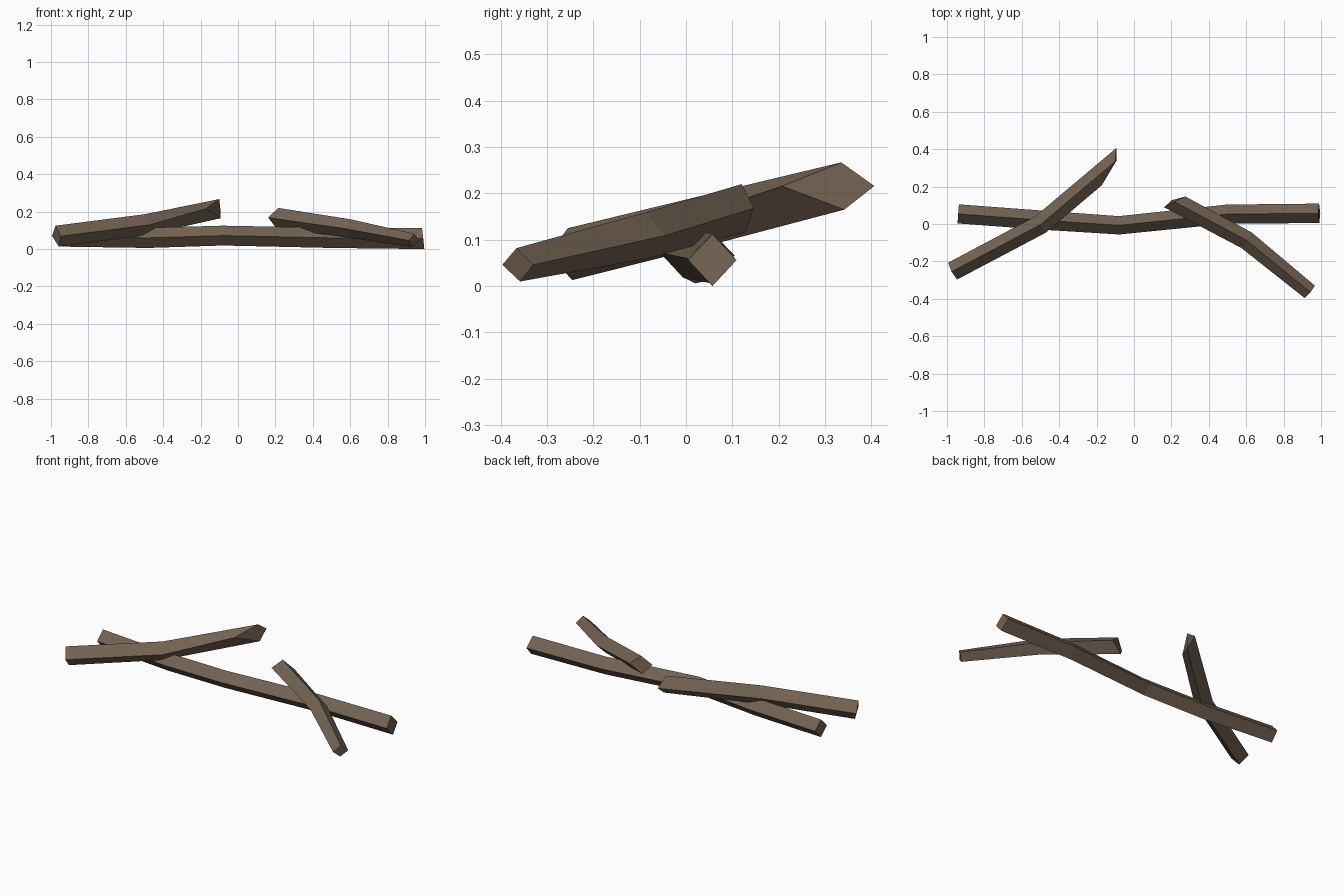
import bpy, bmesh
from mathutils import Vector

if "Cube" in bpy.data.objects:
    bpy.data.objects.remove(bpy.data.objects["Cube"])

bark = bpy.data.materials.new("brown bark")
bark.diffuse_color = (0.17, 0.122, 0.085, 1)
bark.use_nodes = True
bark.node_tree.nodes["Principled BSDF"].inputs["Base Color"].default_value = bark.diffuse_color


def stick(name, rings, start_cut=(0, 0, 0, 0), end_cut=(0, 0, 0, 0)):
    """Four-sided stick along rings of (x, y, z, half width, half height).
    Cuts slide the end corners (top, left, bottom, right) along the stick."""
    pts = [Vector(r[:2]) for r in rings]
    last = len(rings) - 1
    bm = bmesh.new()
    loops = []
    for i, (x, y, z, w, h) in enumerate(rings):
        t = Vector((0, 0))
        if i > 0:
            t += (pts[i] - pts[i - 1]).normalized()
        if i < last:
            t += (pts[i + 1] - pts[i]).normalized()
        t.normalize()
        along = Vector((t.x, t.y, 0))
        side = Vector((-t.y, t.x, 0))
        up = Vector((0, 0, 1))
        cut = start_cut if i == 0 else end_cut if i == last else (0, 0, 0, 0)
        offs = (up * h, side * w, -up * h, -side * w)
        loops.append([bm.verts.new(Vector((x, y, z)) + o + along * c)
                      for o, c in zip(offs, cut)])
    for a, b in zip(loops, loops[1:]):
        for k in range(4):
            n = (k + 1) % 4
            bm.faces.new((a[k], a[n], b[n], b[k]))
    bm.faces.new(loops[0])
    bm.faces.new(loops[-1])
    bmesh.ops.recalc_face_normals(bm, faces=bm.faces)
    me = bpy.data.meshes.new(name)
    bm.to_mesh(me)
    bm.free()
    me.materials.append(bark)
    ob = bpy.data.objects.new(name, me)
    bpy.context.collection.objects.link(ob)


# Long stick lying on the ground
stick("long_stick", [
    (-0.94, 0.054, 0.066, 0.051, 0.053),
    (-0.48, 0.020, 0.060, 0.051, 0.054),
    (-0.08, -0.007, 0.072, 0.049, 0.053),
    (0.50, 0.053, 0.060, 0.051, 0.054),
    (0.99, 0.057, 0.056, 0.052, 0.056)],
    end_cut=(-0.006, 0, 0.006, 0))

# Stick leaning over the left part, with a slanted upper end
stick("left_stick", [
    (-0.97, -0.252, 0.069, 0.051, 0.056),
    (-0.50, -0.003, 0.130, 0.052, 0.056),
    (-0.10, 0.335, 0.216, 0.051, 0.051)],
    start_cut=(-0.006, 0, 0.014, 0), end_cut=(0, 0.05, 0.01, -0.137))

# Stick leaning over the right part, thinner at its low end
stick("right_stick", [
    (0.215, 0.12, 0.168, 0.052, 0.052),
    (0.602, -0.087, 0.109, 0.050, 0.050),
    (0.940, -0.363, 0.046, 0.043, 0.036)],
    start_cut=(0, 0.04, -0.015, -0.033), end_cut=(0.004, 0, -0.008, 0))
